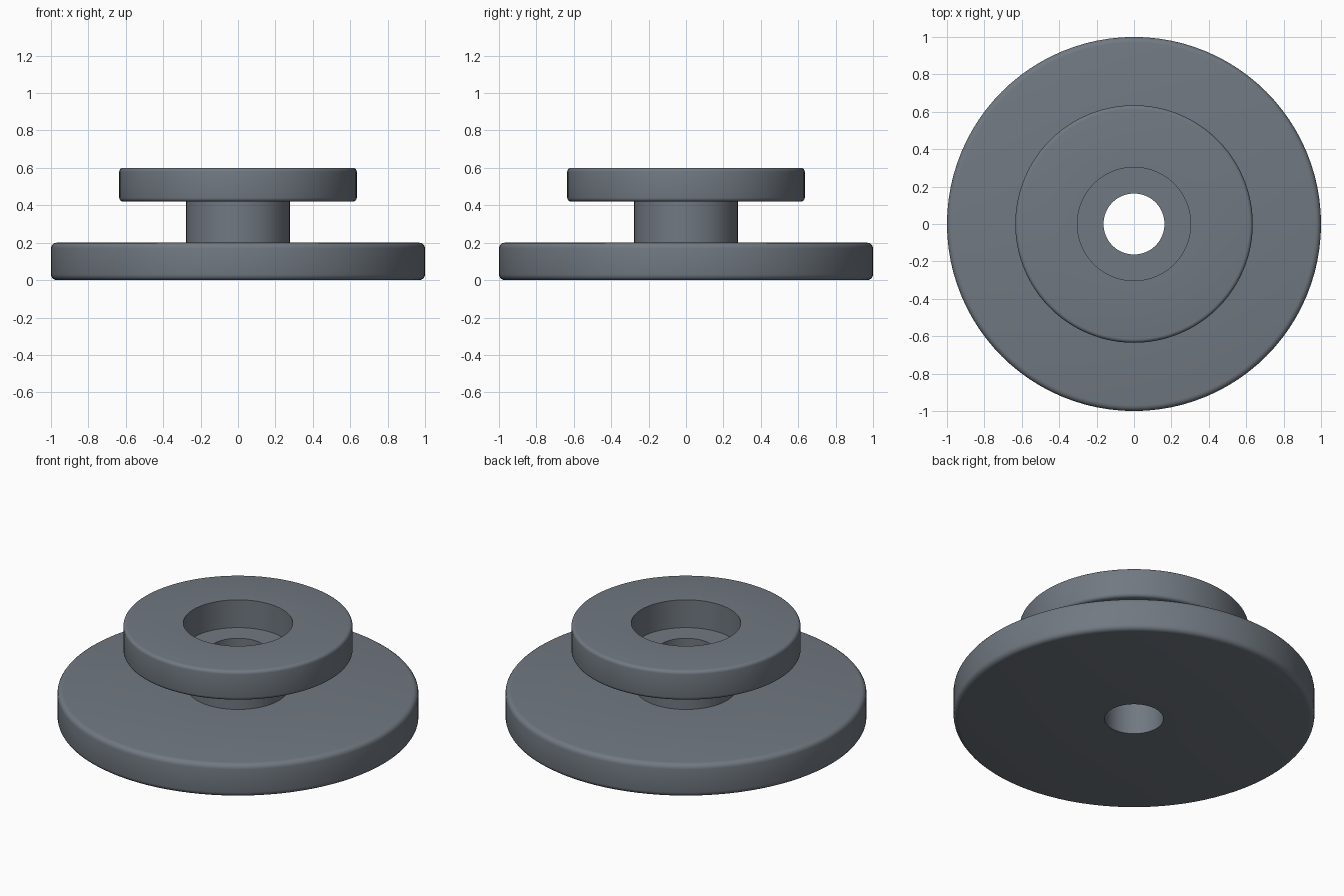
import bpy, bmesh, math
from mathutils import Vector

if "Cube" in bpy.data.objects:
    bpy.data.objects.remove(bpy.data.objects["Cube"], do_unlink=True)

SEGMENTS = 96

# Brushed grey metal
metal = bpy.data.materials.new("grey metal")
metal.use_nodes = True
colour = (0.165, 0.19, 0.22, 1)
metal.diffuse_color = colour
metal.node_tree.nodes["Principled BSDF"].inputs["Base Color"].default_value = colour


def rounded(profile, steps=4):
    """Replace each (radius, z, fillet) corner by an arc of points."""
    points = []
    for i, (r, z, fillet) in enumerate(profile):
        corner = Vector((r, z))
        if not fillet:
            points.append(corner)
            continue
        before = Vector(profile[i - 1][:2])
        after = Vector(profile[(i + 1) % len(profile)][:2])
        a = (before - corner).normalized() * fillet
        b = (after - corner).normalized() * fillet
        for s in range(steps + 1):
            t = s / steps * math.pi / 2
            points.append(corner + a * (1 - math.sin(t)) + b * (1 - math.cos(t)))
    return points


def lathe(name, profile):
    """Spin a closed profile around the z axis."""
    bm = bmesh.new()
    rings = []
    for p in rounded(profile):
        ring = []
        for s in range(SEGMENTS):
            a = math.tau * s / SEGMENTS
            ring.append(bm.verts.new((p.x * math.cos(a), p.x * math.sin(a), p.y)))
        rings.append(ring)
    for i, ring in enumerate(rings):
        upper = rings[(i + 1) % len(rings)]
        for s in range(SEGMENTS):
            n = (s + 1) % SEGMENTS
            bm.faces.new((ring[s], ring[n], upper[n], upper[s]))
    bmesh.ops.recalc_face_normals(bm, faces=bm.faces)
    mesh = bpy.data.meshes.new(name)
    bm.to_mesh(mesh)
    bm.free()
    mesh.materials.append(metal)
    obj = bpy.data.objects.new(name, mesh)
    bpy.context.collection.objects.link(obj)
    bpy.ops.object.select_all(action="DESELECT")
    obj.select_set(True)
    bpy.context.view_layer.objects.active = obj
    bpy.ops.object.shade_smooth_by_angle(angle=math.radians(35))
    return obj


bore, neck, recess, cap, base = 0.163, 0.277, 0.303, 0.635, 1.0
base_top, cap_bottom, recess_floor, top = 0.2, 0.42, 0.43, 0.6

# Flanged spool: wide base, neck and counterbored cap around a through hole
lathe("flanged_spool", [
    (bore, 0, 0),
    (base, 0, 0.03),
    (base, base_top, 0.03),
    (neck, base_top, 0),
    (neck, cap_bottom, 0),
    (cap, cap_bottom, 0.02),
    (cap, top, 0.02),
    (recess, top, 0),
    (recess, recess_floor, 0),
    (bore, recess_floor, 0),
])
